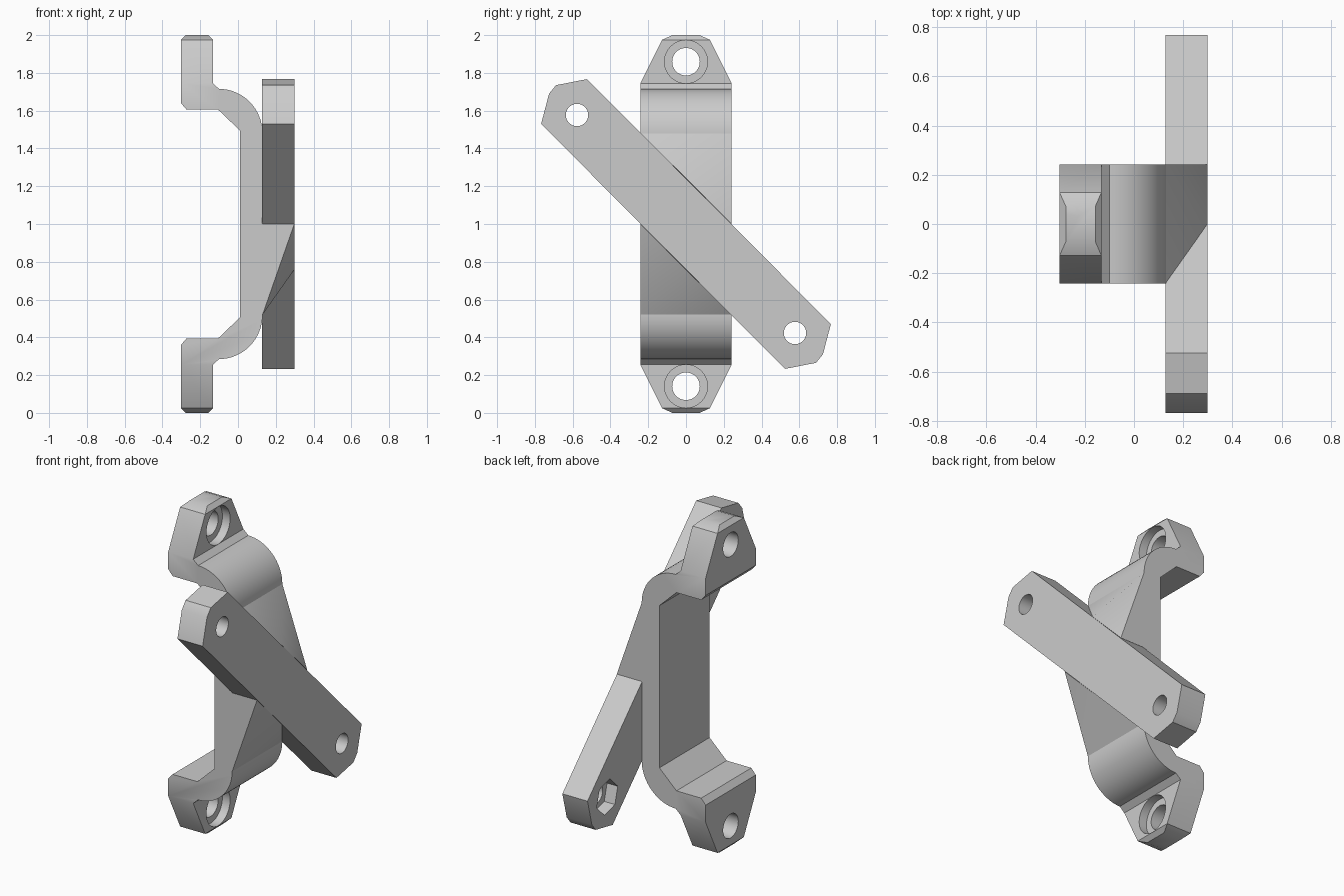
import bpy, bmesh
from math import cos, sin, pi

cube = bpy.data.objects.get("Cube")
if cube:
    bpy.data.objects.remove(cube, do_unlink=True)

grey = bpy.data.materials.new("plain_grey")
grey.use_nodes = True
grey.diffuse_color = (0.6, 0.6, 0.6, 1)
grey.node_tree.nodes["Principled BSDF"].inputs["Base Color"].default_value = (0.6, 0.6, 0.6, 1)


def finish(name, bm):
    bmesh.ops.recalc_face_normals(bm, faces=bm.faces)
    mesh = bpy.data.meshes.new(name)
    bm.to_mesh(mesh)
    bm.free()
    mesh.materials.append(grey)
    obj = bpy.data.objects.new(name, mesh)
    bpy.context.collection.objects.link(obj)
    return obj


def prism(name, outline, axis, lo, hi):
    """Extrude a closed outline along x (outline in y, z) or y (outline in x, z)."""
    bm = bmesh.new()
    place = (lambda a, b, d: (d, a, b)) if axis == "x" else (lambda a, b, d: (a, d, b))
    rings = [[bm.verts.new(place(a, b, d)) for a, b in outline] for d in (lo, hi)]
    for ring in rings:
        bm.faces.new(ring)
    n = len(outline)
    for i in range(n):
        j = (i + 1) % n
        bm.faces.new((rings[0][i], rings[0][j], rings[1][j], rings[1][i]))
    return finish(name, bm)


def circle(y, z, r, n=40, start=0.0):
    return [(y + r * cos(start + 2 * pi * i / n), z + r * sin(start + 2 * pi * i / n))
            for i in range(n)]


def select_only(obj):
    bpy.ops.object.select_all(action="DESELECT")
    obj.select_set(True)
    bpy.context.view_layer.objects.active = obj


def combine(obj, tool, operation="DIFFERENCE"):
    tool.hide_render = True
    mod = obj.modifiers.new("cut", "BOOLEAN")
    mod.operation, mod.solver, mod.object = operation, "EXACT", tool
    select_only(obj)
    bpy.ops.object.modifier_apply(modifier=mod.name)
    bpy.data.objects.remove(tool, do_unlink=True)


def bore(obj, outline, lo, hi):
    combine(obj, prism("cutter", outline, "x", lo, hi))


def mirrored(upper):
    return upper + [(a, 2 - b) for a, b in reversed(upper)]


# Bracket: bent side profile trimmed to the tapered front silhouette
bend = [(-0.10 + 0.23 * cos(i * pi / 32), 1.48 + 0.235 * sin(i * pi / 32)) for i in range(17)]
foot = [(-0.133, 1.745), (-0.133, 1.975), (-0.157, 2.0), (-0.277, 2.0), (-0.302, 1.975),
        (-0.302, 1.64), (-0.272, 1.605), (-0.105, 1.605), (0.01, 1.495)]
bracket = prism("bracket", mirrored(bend + foot), "y", -0.242, 0.242)
half = [(0.242, 1.745), (0.127, 1.975), (0.072, 2.0)]
silhouette = mirrored(half + [(-y, z) for y, z in reversed(half)])
combine(bracket, prism("trim", silhouette, "x", -0.5, 0.5), "INTERSECT")

# Counterbored screw holes in both feet
for z in (1.859, 0.141):
    bore(bracket, circle(0, z, 0.073), -0.4, -0.1)
    bore(bracket, circle(0, z, 0.114), -0.185, -0.1)

# Diagonal bar with clipped ends
end = [(-0.767, 1.53), (-0.725, 1.69), (-0.688, 1.735), (-0.524, 1.767)]
bar = prism("diagonal_bar", end + [(-y, 2 - z) for y, z in end], "x", 0.128, 0.298)

# Bolt holes with hexagonal nut pockets on the inner side
for s in (-1, 1):
    y, z = 0.577 * s, 1 - 0.577 * s
    bore(bar, circle(y, z, 0.059), 0.0, 0.4)
    bore(bar, circle(y, z, 0.105, 6, pi / 4), 0.05, 0.2)

# Gussets blending the bracket into the bar, one turned half round from the other
gussets = []
for name, s in (("lower_gusset", 1), ("upper_gusset", -1)):
    corners = [(0.298, -0.242, 0), (0.298, 0, -0.242), (0.13, -0.242, -0.48),
               (0.13, 0.242, -0.48), (0.13, -0.242, 0)]
    corners += [(0.11, y, z) for x, y, z in corners[2:]]
    bm = bmesh.new()
    for x, y, z in corners:
        bm.verts.new((x, s * y, 1 + s * z))
    bmesh.ops.convex_hull(bm, input=bm.verts)
    gussets.append(finish(name, bm))

# Smooth curved walls, keep the machined edges sharp
for obj in [bracket, bar] + gussets:
    select_only(obj)
    bpy.ops.object.shade_smooth_by_angle(angle=pi / 6)
